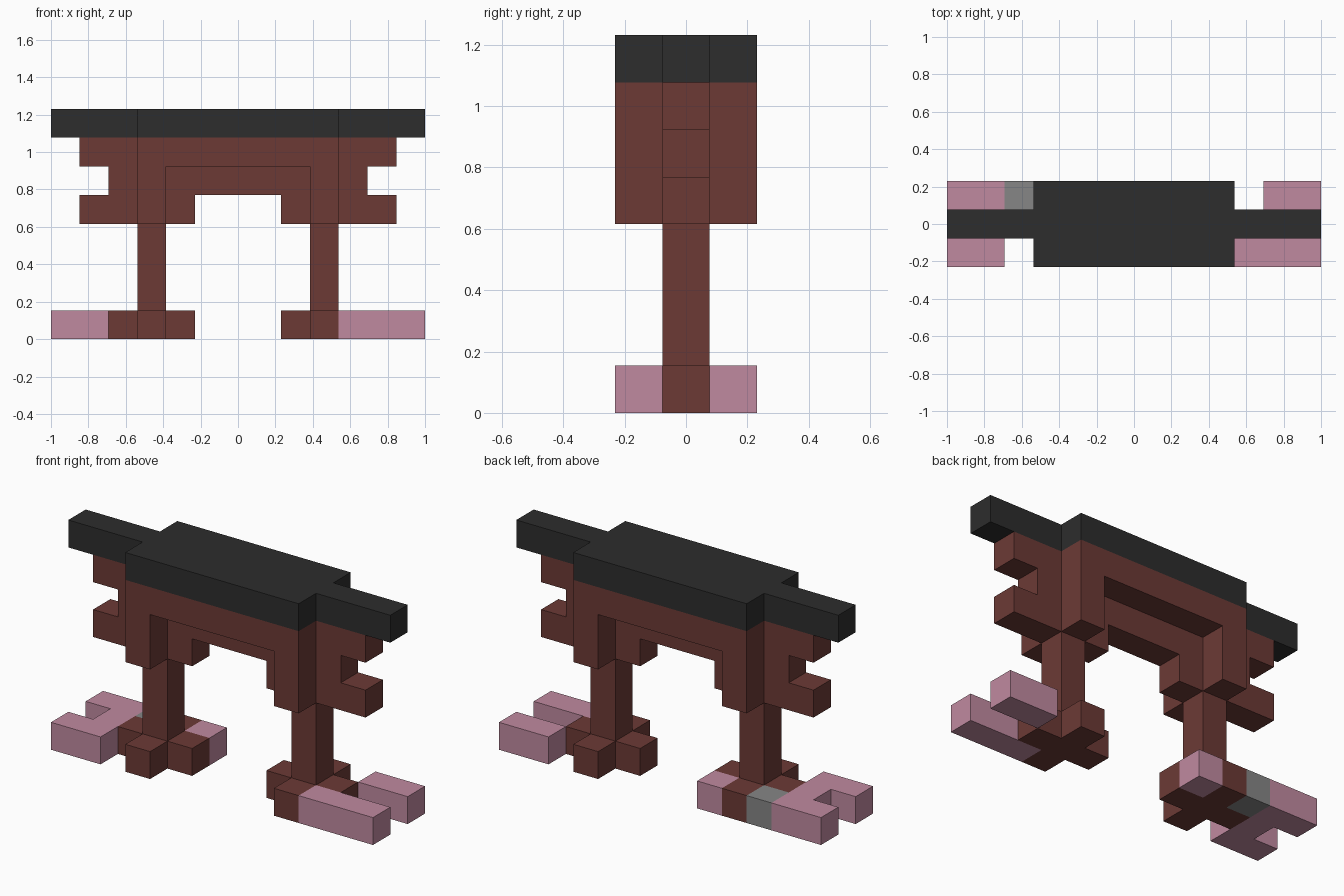
import bpy, bmesh
from mathutils import Vector

cube = bpy.data.objects.get("Cube")
if cube:
    bpy.data.objects.remove(cube, do_unlink=True)

# The model sits on a block grid: 13 wide, 3 deep, 8 high
U = 2 / 13
ORIGIN = Vector((6.5, 1.5, 0))


def material(name, rgb):
    m = bpy.data.materials.new(name)
    m.use_nodes = True
    m.diffuse_color = (*rgb, 1)
    bsdf = next(n for n in m.node_tree.nodes if n.type == 'BSDF_PRINCIPLED')
    bsdf.inputs["Base Color"].default_value = (*rgb, 1)
    return m


WOOD = material("red_brown_wood", (0.150, 0.042, 0.036))
ROOF = material("charcoal", (0.026, 0.026, 0.026))
PINK = material("blossom_pink", (0.527, 0.254, 0.352))
STONE = material("stone_grey", (0.24, 0.24, 0.24))


def prism(name, outline, lo, hi, mat, upright=False):
    """Extrude an outline in grid units: plan outlines go up, upright ones go back."""
    def place(a, b, c):
        return (Vector((a, c, b) if upright else (a, b, c)) - ORIGIN) * U
    bm = bmesh.new()
    face = bm.faces.new([bm.verts.new(place(a, b, lo)) for a, b in outline])
    ext = bmesh.ops.extrude_face_region(bm, geom=[face], use_keep_orig=True)
    top = [v for v in ext["geom"] if isinstance(v, bmesh.types.BMVert)]
    bmesh.ops.translate(bm, verts=top, vec=place(0, 0, hi) - place(0, 0, lo))
    bmesh.ops.recalc_face_normals(bm, faces=bm.faces[:])
    mesh = bpy.data.meshes.new(name)
    bm.to_mesh(mesh)
    bm.free()
    mesh.materials.append(mat)
    ob = bpy.data.objects.new(name, mesh)
    bpy.context.collection.objects.link(ob)
    return ob


def rect(x0, y0, x1, y1):
    return [(x0, y0), (x1, y0), (x1, y1), (x0, y1)]


def mirrored(half):
    """Complete a left-to-right symmetric outline."""
    return half + [(13 - x, y) for x, y in reversed(half)]


# Roof slab with a narrow ridge overhanging at both ends
prism("roof", mirrored([(3, 3), (3, 2), (0, 2), (0, 1), (3, 1), (3, 0)]), 7, 8, ROOF)

# Central beam with notched ends and stepped arch
prism("central_beam", mirrored([(1, 7), (1, 6), (2, 6), (2, 5), (1, 5), (1, 4),
                                (5, 4), (5, 5)]), 1, 2, WOOD, upright=True)

# Portal frames on both faces of the beam
portal = mirrored([(3, 7), (3, 4), (4, 4), (4, 6)])
for name, y in (("front_portal", 0), ("back_portal", 2)):
    prism(name, portal, y, y + 1, WOOD, upright=True)

# Posts standing on cross-shaped bases
for side, x in (("right", 3), ("left", 9)):
    prism(side + "_post", rect(x, 1, x + 1, 2), 1, 4, WOOD)
    cross = [(x, 0), (x + 1, 0), (x + 1, 1), (x + 2, 1), (x + 2, 2), (x + 1, 2),
             (x + 1, 3), (x, 3), (x, 2), (x - 1, 2), (x - 1, 1), (x, 1)]
    prism(side + "_base", cross, 0, 1, WOOD)

# Blossom beds and a stone around the bases
prism("right_blossom_bed", [(0, 0), (2, 0), (2, 3), (0, 3), (0, 2), (1, 2), (1, 1), (0, 1)],
      0, 1, PINK)
prism("right_blossom_block", rect(4, 2, 5, 3), 0, 1, PINK)
prism("right_stone", rect(2, 2, 3, 3), 0, 1, STONE)
prism("left_front_blossom_bed", rect(10, 0, 13, 1), 0, 1, PINK)
prism("left_back_blossom_bed", rect(11, 2, 13, 3), 0, 1, PINK)
